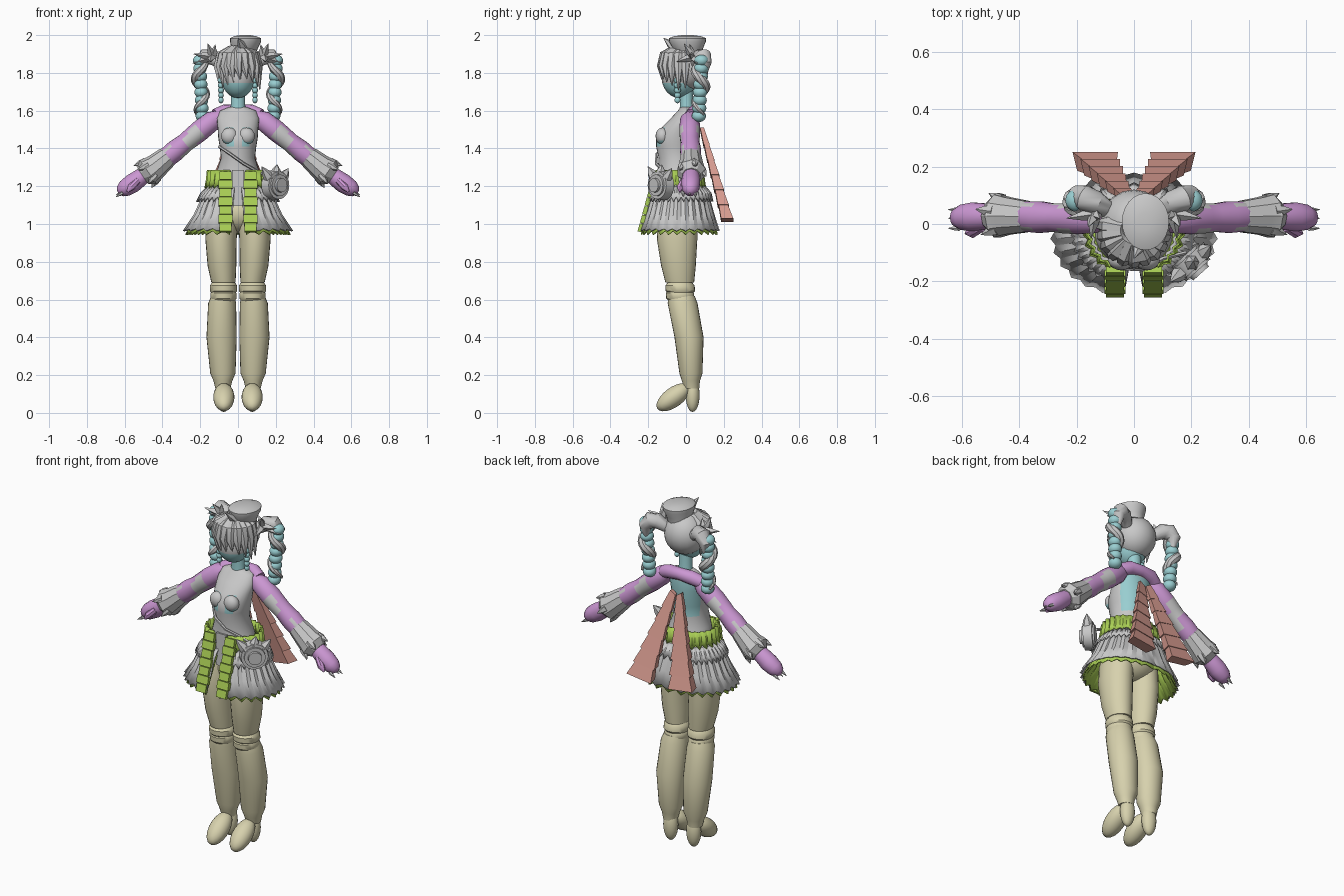
import bpy, bmesh, math, random
from mathutils import Vector, Matrix

random.seed(4)
if "Cube" in bpy.data.objects:
    bpy.data.objects.remove(bpy.data.objects["Cube"])


def colour(name, rgb):
    m = bpy.data.materials.new(name)
    m.use_nodes = True
    m.diffuse_color = (*rgb, 1)
    m.node_tree.nodes["Principled BSDF"].inputs["Base Color"].default_value = (*rgb, 1)
    return m


GREY = colour("soft grey", (.58, .58, .58))
TEAL = colour("pale teal", (.32, .62, .64))
VIOLET = colour("light violet", (.60, .31, .65))
LIME = colour("lime green", (.40, .62, .09))
SALMON = colour("dusty salmon", (.66, .32, .27))
KHAKI = colour("pale khaki", (.68, .64, .42))


def finish(name, bm, mats, mirror=False, rule=None, solid=0, angle=40):
    """Turn a bmesh into a named object, optionally mirrored, thickened and coloured by a rule."""
    bmesh.ops.recalc_face_normals(bm, faces=bm.faces)
    if rule:
        for f in bm.faces:
            f.material_index = rule(f.calc_center_median(), f.normal)
    me = bpy.data.meshes.new(name)
    bm.to_mesh(me)
    bm.free()
    for m in mats:
        me.materials.append(m)
    ob = bpy.data.objects.new(name, me)
    bpy.context.collection.objects.link(ob)
    bpy.ops.object.select_all(action='DESELECT')
    ob.select_set(True)
    bpy.context.view_layer.objects.active = ob
    bpy.ops.object.shade_smooth_by_angle(angle=math.radians(angle))
    if solid:
        ob.modifiers.new("thickness", 'SOLIDIFY').thickness = solid
    if mirror:
        ob.modifiers.new("other side", 'MIRROR')
    return ob


def skin(bm, rings, closed=True, caps=True):
    rows = [[bm.verts.new(p) for p in r] for r in rings]
    n = len(rows[0])
    for a, b in zip(rows, rows[1:]):
        for i in range(n if closed else n - 1):
            j = (i + 1) % n
            bm.faces.new((a[i], a[j], b[j], b[i]))
    if caps:
        bm.faces.new(rows[0])
        bm.faces.new(rows[-1])


def stack(bm, rings, sides=24):
    """Horizontal ellipses given as x, y, z, x radius, y radius."""
    turn = [math.tau * i / sides for i in range(sides)]
    skin(bm, [[(x + rx * math.cos(t), y + ry * math.sin(t), z) for t in turn]
              for x, y, z, rx, ry in rings])


def tube(bm, pts, radii, sides=14):
    pts = [Vector(p) for p in pts]
    rings = []
    for i, p in enumerate(pts):
        d = (pts[min(i + 1, len(pts) - 1)] - pts[max(i - 1, 0)]).normalized()
        u = d.cross(Vector((0, 1, 0)) if abs(d.y) < .9 else Vector((1, 0, 0))).normalized()
        w = d.cross(u)
        rings.append([p + radii[i] * (u * math.cos(t) + w * math.sin(t))
                      for t in (math.tau * k / sides for k in range(sides))])
    skin(bm, rings)


def ball(bm, centre, size, rot=Matrix()):
    bmesh.ops.create_uvsphere(bm, u_segments=18, v_segments=12, radius=1,
                              matrix=Matrix.Translation(centre) @ rot @ Matrix.Diagonal((*size, 1)))


def spike(bm, a, b, r, sides=6):
    tube(bm, [a, Vector(a).lerp(Vector(b), .45), b], [r, r * .75, .001], sides)


# Legs with padded knee bands, and two-lobed feet
bm = bmesh.new()
stack(bm, [(.075, -.03, 1.14, .07, .10), (.085, -.045, 1.02, .085, .105), (.09, -.047, .92, .083, .107),
           (.085, -.04, .78, .076, .092), (.077, -.033, .69, .064, .076)])
for z, r in ((.66, .072), (.62, .069)):
    stack(bm, [(.077, -.032, z + .03, r * .85, r * .9), (.077, -.032, z + .014, r, r * 1.08),
               (.077, -.03, z - .014, r, r * 1.08), (.077, -.028, z - .03, r * .85, r * .9)])
stack(bm, [(.08, -.024, .62, .062, .07), (.084, -.018, .58, .074, .079), (.087, .016, .4, .08, .077),
           (.08, .026, .21, .067, .061), (.08, .026, .17, .05, .048), (.08, .03, .13, .04, .04)])
finish("legs", bm, [KHAKI], True, angle=35)
bm = bmesh.new()
ball(bm, (.075, -.066, .083), (.056, .105, .052), Matrix.Rotation(math.radians(36), 4, 'X'))
ball(bm, (.075, .035, .095), (.042, .037, .09))
finish("feet", bm, [KHAKI], True)
bm = bmesh.new()
ball(bm, (0, -.02, 1.06), (.14, .115, .11))
finish("hips", bm, [KHAKI])

# Torso, with bare skin at the neckline and on the back
bm = bmesh.new()
stack(bm, [(0, -.03, 1.10, .13, .11), (0, -.035, 1.2, .135, .115), (0, -.045, 1.28, .112, .105),
           (0, -.05, 1.35, .09, .095), (0, -.053, 1.41, .097, .105), (0, -.05, 1.46, .105, .108),
           (0, -.035, 1.51, .108, .095), (0, -.01, 1.56, .112, .07), (0, .005, 1.6, .095, .048),
           (0, .008, 1.62, .045, .036)], 28)


def torso_rule(c, n):
    back = c.y > .0 and 1.36 < c.z < 1.55
    chest = c.y < -.1 and 1.41 < c.z < 1.5 and .015 < abs(c.x) < .06
    return 1 if back or chest else 0


finish("torso", bm, [GREY, TEAL], rule=torso_rule)
bm = bmesh.new()
for s in (-1, 1):
    ball(bm, (s * .045, -.125, 1.465), (.045, .036, .045))
finish("bodice_cups", bm, [GREY, TEAL], rule=lambda c, n: 1 if n.z < -.55 else 0)
bm = bmesh.new()
tube(bm, [(-.1, -.09, 1.41), (-.04, -.155, 1.37), (.03, -.158, 1.32), (.1, -.12, 1.28), (.18, -.1, 1.24)], [.008] * 5, 6)
finish("bag_strap", bm, [GREY])
bm = bmesh.new()
tube(bm, [(-.12, .03, 1.575), (-.07, .05, 1.595), (0, .055, 1.6), (.07, .05, 1.595), (.12, .03, 1.575)],
     [.035, .038, .033, .038, .035])
finish("shoulder_wrap", bm, [VIOLET])

# Arms, flared cuffs and hands
bm = bmesh.new()
tube(bm, [(.09, .02, 1.575), (.13, .02, 1.55), (.2, .02, 1.495), (.245, .02, 1.458), (.28, .022, 1.43),
          (.33, .024, 1.39), (.37, .026, 1.357), (.43, .028, 1.31)],
     [.03, .052, .056, .053, .05, .056, .054, .05], 18)
finish("sleeves", bm, [VIOLET, GREY], True,
       lambda c, n: 1 if n.z < .5 and (.2 < c.x < .28 or c.x > .37) else 0)
bm = bmesh.new()
tube(bm, [(.35, .026, 1.37), (.38, .026, 1.35), (.44, .028, 1.3), (.475, .028, 1.275), (.505, .028, 1.255)],
     [.048, .058, .068, .078, .05], 10)
for k in range(5):
    t = math.tau * k / 5 + .3
    d = Vector((.62 * math.cos(t), math.sin(t), .78 * math.cos(t)))
    p = Vector((.46, .028, 1.285)) + d * .055
    spike(bm, p, p + d * .025 + Vector((.045, 0, -.035)), .024)
finish("cuffs", bm, [GREY], True, angle=25)
bm = bmesh.new()
tube(bm, [(.47, .028, 1.28), (.52, .026, 1.243), (.56, .025, 1.214), (.6, .023, 1.188), (.625, .022, 1.172), (.635, .022, 1.166)],
     [.04, .047, .051, .045, .03, .008])
tube(bm, [(.53, -.01, 1.23), (.565, -.03, 1.195), (.585, -.032, 1.17)], [.018, .02, .006], 8)
finish("hands", bm, [VIOLET], True)
bm = bmesh.new()
for y, z in ((-.015, 1.165), (.02, 1.175), (.05, 1.165)):
    spike(bm, (.61, y, z), (.647, y, z - .022), .01)
finish("nails", bm, [GREY], True)


# Pleated skirt, lining and waist frill, open at the front
def frill(name, levels, mat, start=.09, steps=26, depth=.05, tooth=.0):
    bm = bmesh.new()
    rings = []
    for li, (z, rx, ry, cy) in enumerate(levels):
        row = []
        for i in range(steps + 1):
            t = start + (math.pi - start) * i / steps
            k = 1 - depth * (i % 2)
            x = rx * math.sin(t) ** .85 * k if i < steps else 0
            drop = tooth * (i % 2) if li == len(levels) - 1 else 0
            row.append((x, cy - ry * math.cos(t) * k, z + drop))
        rings.append(row)
    skin(bm, rings, closed=False, caps=False)
    finish(name, bm, [mat], True, solid=.008, angle=20)


frill("skirt", [(1.2, .15, .125, -.03), (1.15, .19, .155, -.032), (1.05, .235, .185, -.034), (.965, .292, .215, -.036)],
      GREY, tooth=.012)
frill("skirt_ruffle", [(1.2, .165, .135, -.03), (1.165, .2, .165, -.03), (1.12, .222, .178, -.033)],
      GREY, start=.25, steps=36, depth=.06, tooth=.025)
frill("skirt_lining", [(1.2, .14, .115, -.03), (1.05, .215, .172, -.034), (.945, .28, .205, -.036)], LIME, start=.12, tooth=.02)
frill("waist_frill", [(1.285, .165, .13, -.035), (1.235, .17, .135, -.035), (1.19, .178, .142, -.035)],
      LIME, start=.22, steps=22, depth=.08, tooth=.02)

# Stacked ribbon blocks beside the skirt opening
bm = bmesh.new()
for k in range(7):
    f = k / 6
    m = Matrix.Translation((.066, -.165 - .075 * f, 1.255 - .275 * f)) @ Matrix.Rotation(-.27, 4, 'X')
    bmesh.ops.create_cube(bm, size=1, matrix=m @ Matrix.Diagonal((.062 + .012 * (k % 2), .022, .044, 1)))
finish("front_ribbons", bm, [LIME], True)
bm = bmesh.new()
bmesh.ops.create_cube(bm, size=1, matrix=Matrix.Translation((0, -.152, 1.19)) @ Matrix.Diagonal((.066, .012, .19, 1)))
finish("front_panel", bm, [GREY])

# Round hip bag with a raised rim, beak and tail
face = Matrix.Translation((.2, -.135, 1.205)) @ Matrix.Rotation(math.radians(42), 4, 'Z') @ Matrix.Rotation(math.pi / 2, 4, 'X')
bm = bmesh.new()
for r, d, off in ((.08, .05, 0), (.062, .07, 0), (.04, .08, .01)):
    bmesh.ops.create_cone(bm, segments=24, radius1=r, radius2=r * .92, depth=d, cap_ends=True,
                          matrix=face @ Matrix.Translation((0, 0, off)))
for a, b in (((-.05, .04, 0), (-.1, .1, 0)), ((.05, .04, 0), (.09, .09, 0)), ((0, .06, 0), (.01, .11, 0))):
    spike(bm, face @ Vector(a), face @ Vector(b), .03)
finish("hip_bag", bm, [GREY])

# Back tails made of overlapping flared boxes
bm = bmesh.new()
top, end = Vector((.02, .085, 1.5)), Vector((.135, .218, 1.02))
for k in range(6):
    rows = []
    for f, grow in ((k / 6, .82), ((k + 1.1) / 6, 1.0)):
        c = top.lerp(end, min(f, 1))
        w, d = (.02 + .058 * f) * grow, (.012 + .02 * f) * grow
        rows.append([(c.x - w, c.y + d, c.z - .01), (c.x + w, c.y + d, c.z + .01),
                     (c.x + w * .8, c.y - d, c.z + .01), (c.x - w * .8, c.y - d, c.z - .01)])
    skin(bm, rows)
finish("back_tails", bm, [SALMON], True, angle=20)

# Neck, face and hair
bm = bmesh.new()
stack(bm, [(0, .005, 1.59, .045, .04), (0, .003, 1.63, .038, .035), (0, 0, 1.74, .038, .036)])
finish("neck", bm, [TEAL])
bm = bmesh.new()
ball(bm, (0, -.035, 1.775), (.09, .094, .108))
finish("face", bm, [TEAL, GREY], rule=lambda c, n: 1 if c.z > 1.755 else 0)
bm = bmesh.new()
ball(bm, (0, .005, 1.825), (.116, .115, .118))
finish("hair_cap", bm, [GREY])
bm = bmesh.new()
for k in range(11):
    t = math.radians(-100 + 20 * k)
    out = Vector((math.sin(t), -math.cos(t), 0))
    c = Vector((0, -.022, 0))
    low = 1.765 - .05 * abs(math.sin(t)) ** 2 + random.uniform(-.012, .012)
    tube(bm, [c + out * .035 + Vector((0, 0, 1.925)), c + out * .09 + Vector((0, 0, 1.89)),
              c + out * .107 + Vector((0, 0, 1.835)), c + out * .105 + Vector((.012, 0, low))],
         [.025, .032, .026, .002], 7)
finish("fringe", bm, [GREY])
bm = bmesh.new()
for k in range(5):
    ball(bm, (.09, -.045, 1.76 - .026 * k), (.018 - .001 * k, .02 - .001 * k, .017))
finish("side_locks", bm, [TEAL], True)

# Bunches: beads wound with a grey lock, tied with pointed bows
bm = bmesh.new()
for k in range(8):
    ball(bm, (.203 - .002 * k, .082 - .002 * k, 1.865 - .042 * k), (.036, .038, .031))
finish("bunches", bm, [TEAL], True)
bm = bmesh.new()
pts, radii = [], []
for i in range(25):
    t = i / 24
    a = t * math.tau * 1.7 + 2.6
    pts.append((.198 + .028 * math.cos(a), .075 + .03 * math.sin(a), 1.87 - .29 * t))
    radii.append(.006 + .019 * math.sin(math.pi * min(1, t * .9 + .1)))
tube(bm, pts, radii, 8)
tube(bm, [(.09, .05, 1.85), (.135, .075, 1.885), (.17, .09, 1.885), (.195, .1, 1.85), (.19, .1, 1.79)],
     [.03, .042, .046, .036, .01])
finish("wound_locks", bm, [GREY], True)
bm = bmesh.new()
for b in ((.16, -.01, 1.955), (.235, .02, 1.9), (.15, -.05, 1.86), (.12, .02, 1.95), (.24, .06, 1.85)):
    spike(bm, (.135, .035, 1.885), b, .022, 4)
finish("hair_bows", bm, [GREY], True)

# Small tilted hat with a pointed brim
bm = bmesh.new()
stack(bm, [(.03, .015, 1.9, .065, .07), (.035, .01, 1.93, .07, .08), (.04, .008, 1.965, .082, .097),
           (.04, .008, 1.983, .082, .099), (.038, .008, 1.994, .06, .072), (.036, .008, 2.0, .025, .03)])
spike(bm, (.03, -.05, 1.925), (.0, -.12, 1.985), .03)
finish("hat", bm, [GREY])
